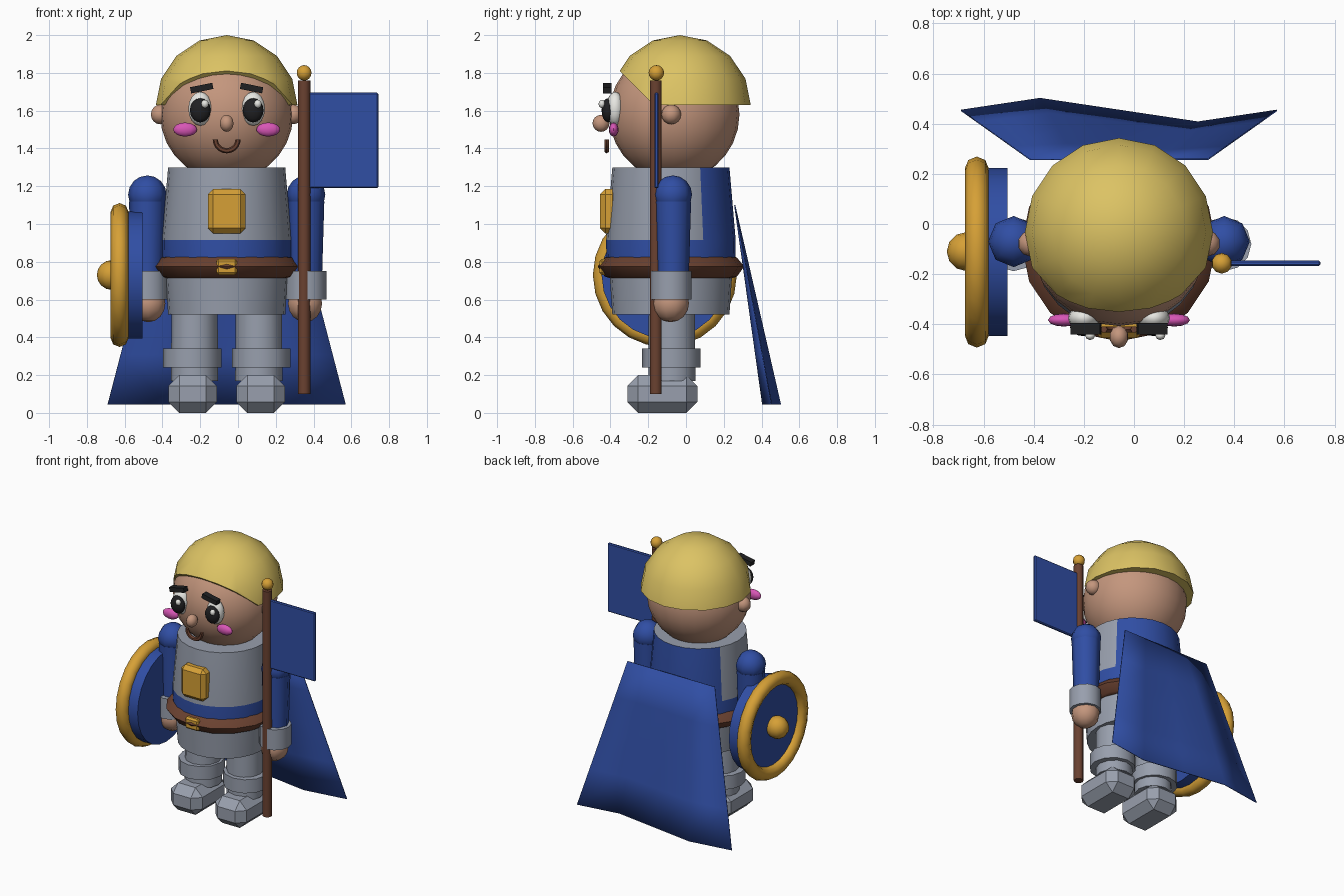
import bpy, bmesh, math
from mathutils import Matrix, Vector

if "Cube" in bpy.data.objects:
    bpy.data.objects.remove(bpy.data.objects["Cube"])

CX, CY = -0.06, -0.08          # body axis


def mat(name, r, g, b):
    lin = [((c / 255 + 0.055) / 1.055) ** 2.4 for c in (r, g, b)]
    m = bpy.data.materials.new(name)
    m.diffuse_color = (*lin, 1)
    m.use_nodes = True
    m.node_tree.nodes["Principled BSDF"].inputs["Base Color"].default_value = m.diffuse_color
    return m


GREY = mat("armour grey", 152, 159, 173)
BLUE = mat("royal blue", 48, 78, 164)
GOLD = mat("gold", 214, 160, 54)
SKIN = mat("skin", 196, 150, 125)
HAIR = mat("blond", 220, 195, 100)
BROWN = mat("brown", 106, 65, 48)
WHITE = mat("white", 235, 235, 230)
BLACK = mat("black", 32, 32, 34)
PINK = mat("pink", 216, 86, 182)


def finish(name, bm, mats, angle=50):
    bmesh.ops.recalc_face_normals(bm, faces=bm.faces[:])
    me = bpy.data.meshes.new(name)
    bm.to_mesh(me)
    bm.free()
    for m in mats if isinstance(mats, list) else [mats]:
        me.materials.append(m)
    if angle:
        for p in me.polygons:
            p.use_smooth = True
        me.set_sharp_from_angle(angle=math.radians(angle))
    ob = bpy.data.objects.new(name, me)
    bpy.context.collection.objects.link(ob)
    return ob


def lathe(name, profile, n, mats, loc=(CX, CY, 0), rot=None, ring=False,
          arc=(0, 2 * math.pi), rule=None, angle=50):
    """Spin (radius, height) points about z; ends are capped."""
    bm = bmesh.new()
    full = arc[1] - arc[0] > 6.28
    M = Matrix.Translation(loc) @ (rot or Matrix())
    cols = []
    for i in range(n if full else n + 1):
        a = arc[0] + (arc[1] - arc[0]) * i / n
        cols.append([bm.verts.new(M @ Vector((r * math.cos(a), r * math.sin(a), z)))
                     for r, z in profile])
    k = len(profile)
    for i in range(n):
        p, q = cols[i], cols[(i + 1) % len(cols)]
        for j in range(k if ring else k - 1):
            bm.faces.new((p[j], q[j], q[(j + 1) % k], p[(j + 1) % k]))
    bmesh.ops.holes_fill(bm, edges=[e for e in bm.edges if e.is_boundary], sides=0)
    if rule:
        for f in bm.faces:
            f.material_index = rule(f.calc_center_median())
    return finish(name, bm, mats, angle)


def ball(name, loc, size, m, u=16, v=8):
    bm = bmesh.new()
    bmesh.ops.create_uvsphere(bm, u_segments=u, v_segments=v, radius=1,
                              matrix=Matrix.Translation(loc) @ Matrix.Diagonal((*size, 1)))
    return finish(name, bm, m)


def box(name, lo, hi, m, bevel=0, tilt=0):
    lo, hi = Vector(lo), Vector(hi)
    bm = bmesh.new()
    bmesh.ops.create_cube(bm, size=1, matrix=Matrix.Translation((lo + hi) / 2)
                          @ Matrix.Rotation(tilt, 4, 'Y') @ Matrix.Diagonal((*(hi - lo), 1)))
    if bevel:
        bmesh.ops.bevel(bm, geom=bm.edges[:], offset=bevel, segments=1, affect='EDGES')
    return finish(name, bm, m, 0)


def circle_profile(major, minor, n, z=0):
    return [(major + minor * math.cos(2 * math.pi * i / n),
             z + minor * math.sin(2 * math.pi * i / n)) for i in range(n)]


# torso: grey breastplate around front and sides, blue back and belly
lathe("torso", [(0.34, 0.74), (0.343, 0.915), (0.31, 1.30)], 24, [GREY, BLUE],
      rule=lambda c: int(c.z < 0.9 or (c.y > 0.09 and c.z < 1.29)))
lathe("skirt", [(0.31, 0.52), (0.325, 0.74)], 24, GREY)
lathe("belt", [(0.33, 0.715), (0.35, 0.722), (0.388, 0.775), (0.35, 0.822), (0.33, 0.83)],
      16, BROWN, angle=40)
box("chest_plate", (-0.16, -0.455, 0.95), (0.04, -0.36, 1.185), GOLD, 0.028)
box("buckle", (-0.115, -0.458, 0.73), (-0.005, -0.38, 0.815), GOLD, 0.012)

# legs, feet, arms
for side, s in (("left", -1), ("right", 1)):
    lx = CX + s * 0.17
    lathe(side + "_leg", [(0.125, 0.17), (0.122, 0.54)], 12, GREY, (lx, -0.075, 0))
    lathe(side + "_knee_band", [(0.155, 0.24), (0.155, 0.34)], 12, GREY,
          (CX + s * 0.182, -0.077, 0))
    fx = CX + s * 0.18
    box(side + "_foot", (fx - 0.128, -0.31, 0), (fx + 0.128, 0.06, 0.2), GREY, 0.057)
    ax = CX + s * 0.42
    lathe(side + "_arm", [(0.085, 0.72), (0.097, 1.12)], 8, BLUE, (ax, -0.07, 0))
    ball(side + "_shoulder", (ax, -0.07, 1.155), (0.102, 0.102, 0.102), BLUE, 8, 8)
    lathe(side + "_cuff", [(0.108, 0.60), (0.108, 0.75)], 12, GREY, (ax, -0.08, 0))
    ball(side + "_hand", (ax - s * 0.005, -0.082, 0.58), (0.095, 0.098, 0.1), SKIN, 10, 8)

# head and face
ball("head", (CX, -0.062, 1.58), (0.352, 0.345, 0.35), SKIN, 24, 14)
ball("nose", (CX, -0.45, 1.533), (0.038, 0.045, 0.045), SKIN, 10, 8)
lathe("mouth", circle_profile(0.06, 0.014, 6), 12, BROWN, (CX, -0.42, 1.448),
      Matrix.Rotation(math.pi / 2, 4, 'X'), ring=True, arc=(math.pi, 2 * math.pi))
for side, s in (("left", -1), ("right", 1)):
    ball(side + "_ear", (CX + s * 0.352, -0.078, 1.58), (0.052, 0.052, 0.052), SKIN, 10, 8)
    ex = CX + s * 0.14
    ball(side + "_eye", (ex, -0.375, 1.61), (0.063, 0.048, 0.09), WHITE)
    ball(side + "_pupil", (ex, -0.413, 1.602), (0.055, 0.034, 0.064), BLACK)
    ball(side + "_eye_glint", (ex + 0.025, -0.445, 1.636), (0.02, 0.018, 0.022), WHITE, 8, 6)
    bx = CX + s * 0.132
    box(side + "_brow", (bx - 0.06, -0.44, 1.703), (bx + 0.06, -0.395, 1.736), BLACK,
        tilt=s * 0.2)
    ball(side + "_cheek", (CX + s * 0.22, -0.383, 1.50), (0.063, 0.026, 0.037), PINK, 12, 8)

# hair: faceted dome cut flat at the back and on a slope at the front
bm = bmesh.new()
bmesh.ops.create_uvsphere(bm, u_segments=16, v_segments=8, radius=0.376,
                          matrix=Matrix.Translation((CX, -0.032, 1.624)))
for point, normal in (((0, 0, 1.63), (0, 0, -1)),
                      ((0, -0.36, 1.82), (0, -0.19, -0.19))):
    cut = bmesh.ops.bisect_plane(bm, geom=bm.verts[:] + bm.edges[:] + bm.faces[:],
                                 plane_co=point, plane_no=normal, clear_outer=True)
    bmesh.ops.holes_fill(bm, edges=[e for e in bm.edges if e.is_boundary], sides=0)
finish("hair", bm, HAIR, 40)

# cape: straight top edge, wavy flared hem
bm = bmesh.new()
rows, cols = 4, 4
grid = []
for r in range(rows + 1):
    t = r / rows
    line = []
    for c in range(cols + 1):
        u = 2 * c / cols - 1
        wave = -0.047 * math.sin(math.pi * u) * t
        line.append(bm.verts.new((CX + u * (0.355 + 0.275 * t),
                                  0.258 + 0.195 * t + wave, 1.10 - 1.055 * t)))
    grid.append(line)
for r in range(rows):
    for c in range(cols):
        bm.faces.new((grid[r][c], grid[r][c + 1], grid[r + 1][c + 1], grid[r + 1][c]))
cape = finish("cape", bm, BLUE, 40)
mod = cape.modifiers.new("thickness", 'SOLIDIFY')
mod.thickness, mod.offset = 0.006, 0

# shield on the left arm, facing -x
turn = Matrix.Rotation(math.pi / 2, 4, 'Y')
mid = (0, -0.112, 0.73)
lathe("shield_disc", [(0.335, -0.63), (0.335, -0.505)], 24, BLUE, mid, turn)
lathe("shield_rim", circle_profile(0.333, 0.048, 8, -0.627), 24, GOLD, mid, turn, ring=True)
ball("shield_boss", (-0.668, -0.11, 0.73), (0.079, 0.078, 0.079), GOLD, 12, 8)

# banner in the right hand
lathe("banner_pole", [(0.033, 0.10), (0.033, 1.76)], 10, BROWN, (0.35, -0.16, 0))
ball("pole_finial", (0.35, -0.157, 1.80), (0.041, 0.041, 0.041), GOLD, 10, 8)
box("banner", (0.36, -0.167, 1.19), (0.743, -0.145, 1.695), BLUE, 0.006)
